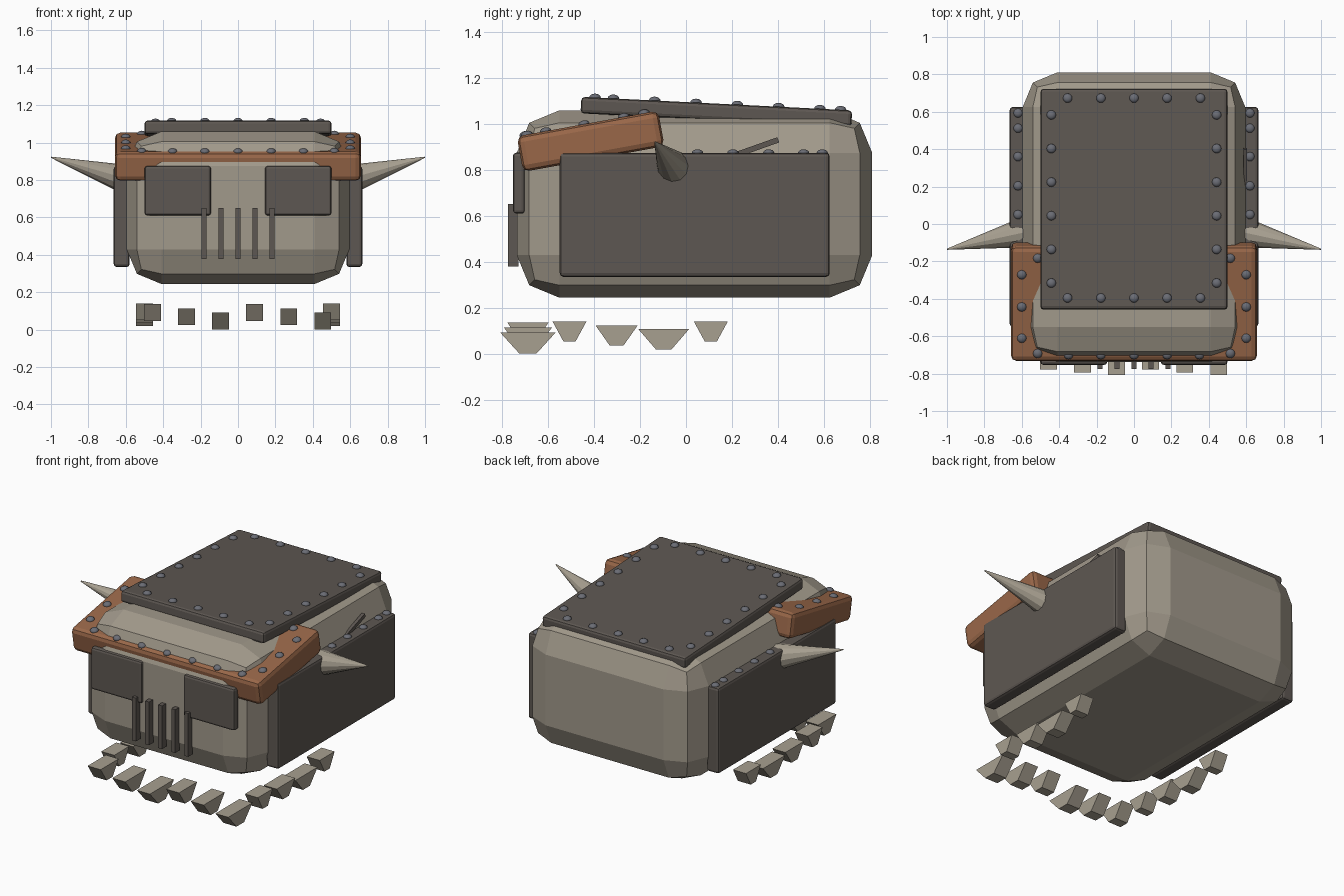
import bpy, bmesh, math
from mathutils import Vector, Matrix

if "Cube" in bpy.data.objects:
    bpy.data.objects.remove(bpy.data.objects["Cube"])


def material(name, r, g, b):
    m = bpy.data.materials.new(name)
    m.diffuse_color = [(c / 255) ** 2.2 for c in (r, g, b)] + [1]
    m.use_nodes = True
    m.node_tree.nodes["Principled BSDF"].inputs["Base Color"].default_value = m.diffuse_color
    return m


HULL = material("warm_grey", 160, 152, 138)
PLATE = material("dark_iron", 94, 88, 83)
WOOD = material("brown", 152, 103, 74)
RIVET = material("blue_grey_steel", 106, 108, 116)
BONE = material("bone", 166, 158, 143)


def finish(name, bm, mat, matrix=Matrix()):
    bmesh.ops.recalc_face_normals(bm, faces=bm.faces)
    me = bpy.data.meshes.new(name)
    bm.to_mesh(me)
    bm.free()
    me.materials.append(mat)
    ob = bpy.data.objects.new(name, me)
    ob.matrix_world = matrix
    bpy.context.collection.objects.link(ob)
    return ob


def box(name, centre, size, mat, bevel=0, segments=1, tilt=0):
    """Bevelled box, tilted about x; returns its placement matrix."""
    bm = bmesh.new()
    bmesh.ops.create_cube(bm, size=1)
    bmesh.ops.scale(bm, vec=size, verts=bm.verts)
    if bevel:
        bmesh.ops.bevel(bm, geom=bm.edges[:], offset=bevel, segments=segments,
                        profile=0.5, affect='EDGES')
    matrix = Matrix.Translation(centre) @ Matrix.Rotation(tilt, 4, 'X')
    finish(name, bm, mat, matrix)
    return matrix


def rivets(name, points, matrix=Matrix(), radius=0.025, height=0.017):
    """Flattened domes sitting on a surface."""
    bm = bmesh.new()
    for p in points:
        bmesh.ops.create_uvsphere(
            bm, u_segments=12, v_segments=8, radius=1,
            matrix=Matrix.Translation(p) @ Matrix.Diagonal((radius, radius, height, 1)))
    ob = finish(name, bm, RIVET, matrix)
    ob.data.shade_smooth()


def tooth(name, x, y, top, width_top, width_low, height=0.088):
    """Wedge tapering downward along y only."""
    bm = bmesh.new()
    bmesh.ops.create_cube(bm, size=1)
    for v in bm.verts:
        w = width_top if v.co.z > 0 else width_low
        v.co = (x + v.co.x * 0.09, y + v.co.y * w, top + (v.co.z - 0.5) * height)
    finish(name, bm, BONE)


# Main hull with broad two-step chamfers
box("hull", (0, 0.037, 0.652), (1.19, 1.547, 0.815), HULL, 0.185, 2)

# Tilted roof plate and its ring of rivets
roof = box("roof_plate", (0, 0.132, 1.053), (1.0, 1.18, 0.072), PLATE, 0.016, 2, -0.05)
ring = [(x, y, 0.036) for x in (-0.355, -0.177, 0, 0.177, 0.355) for y in (-0.53, 0.54)]
ring += [(s * 0.442, -0.45 + i * 0.18, 0.036) for i in range(6) for s in (-1, 1)]
rivets("roof_rivets", ring, roof)

# Tilted brow slab wrapped over the front
brow = box("brow", (0, -0.415, 0.925), (1.315, 0.625, 0.157), WOOD, 0.028, 2, 0.18)
studs = [(x, -0.275, 0.078) for x in (-0.35, -0.177, 0, 0.177, 0.35)]
for s in (-1, 1):
    studs += [(s * 0.515, -0.268, 0.078), (s * 0.515, 0.25, 0.078)]
    studs += [(s * 0.6, y, 0.078) for y in (-0.185, -0.015, 0.16)]
rivets("brow_rivets", studs, brow)

for s, side in ((-1, "left"), (1, "right")):
    # Side armour with rivets along its upper edge
    box(side + "_side_plate", (s * 0.622, 0.038, 0.605), (0.085, 1.175, 0.54), PLATE, 0.016, 2)
    rivets(side + "_side_rivets",
           [(s * 0.62, y, 0.873) for y in (0.05, 0.204, 0.36, 0.512, 0.593)])
    # Eye shutters
    box(side + "_eye_plate", (s * 0.322, -0.727, 0.743), (0.355, 0.052, 0.265), PLATE, 0.014, 2)
    # Horns
    base, tip = Vector((s * 0.61, -0.05, 0.807)), Vector((s * 1.0, -0.135, 0.922))
    axis = tip - base
    bm = bmesh.new()
    bmesh.ops.create_cone(bm, cap_ends=True, segments=12, radius1=0.077, radius2=0.003,
                          depth=axis.length)
    horn = finish(side + "_horn", bm, BONE, Matrix.Translation((base + tip) / 2)
                  @ axis.to_track_quat('Z', 'Y').to_matrix().to_4x4())
    # Side row of teeth, sizes repeating in threes
    for i in range(4):
        k = i % 3
        tooth(f"{side}_tooth_{i + 1}", s * 0.5, -0.507 + i * 0.205, 0.141 - k * 0.017,
              0.148 + k * 0.036, 0.052 + k * 0.008)

# Front row of teeth
for i in range(6):
    k = i % 3
    tooth(f"front_tooth_{i + 1}", -0.457 + i * 0.182, -0.688, 0.137 - k * 0.0225,
          0.18 + k * 0.03, 0.06 + k * 0.008, 0.09)

# Grille bars
for i in range(5):
    box(f"grille_bar_{i + 1}", ((i - 2) * 0.091, -0.752, 0.515), (0.027, 0.045, 0.272), PLATE)

# Slanted lever on the right side
box("lever", (0.595, 0.265, 0.883), (0.02, 0.29, 0.024), PLATE, tilt=0.34)
